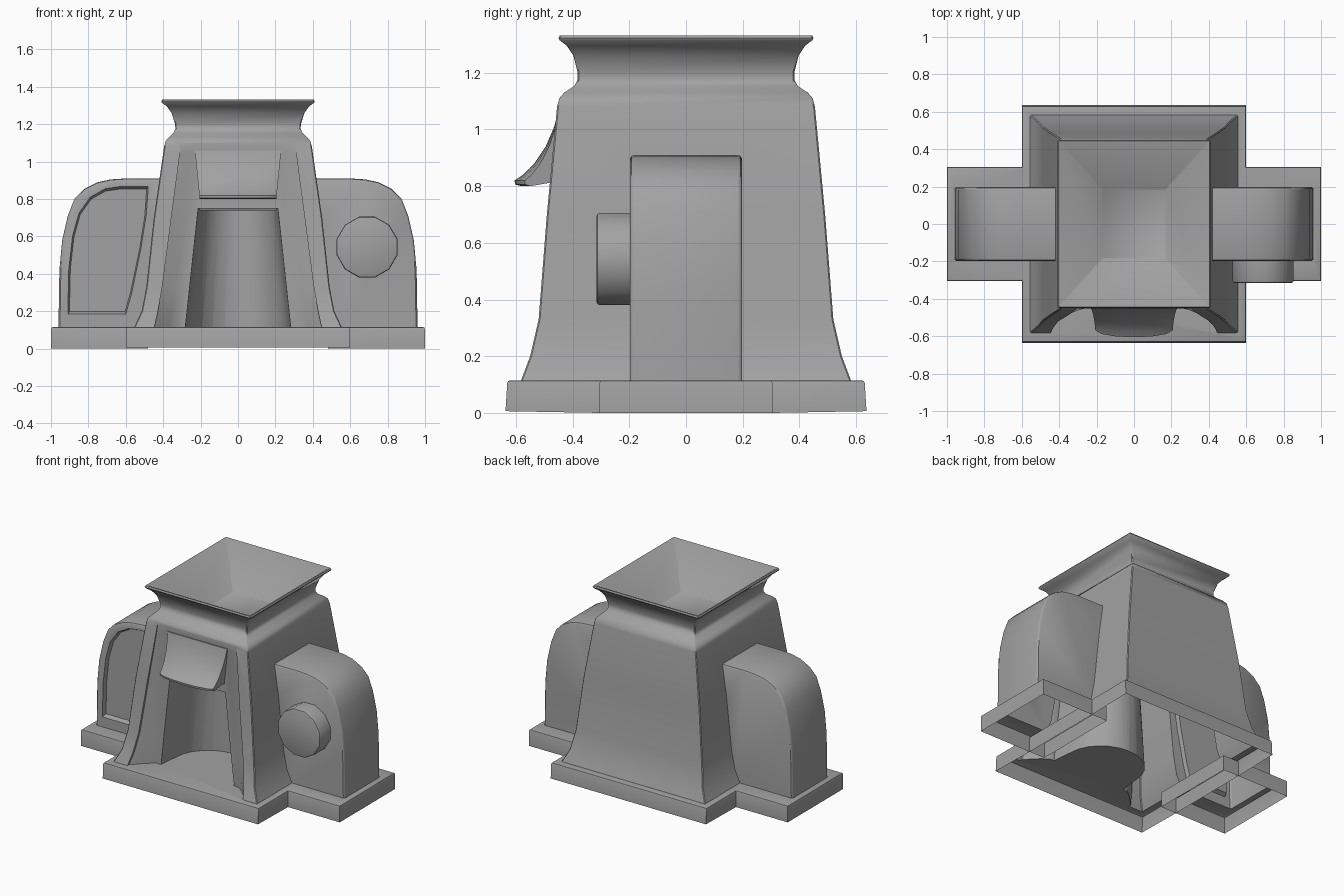
import bpy, bmesh
from math import sin, cos, pi, radians

if "Cube" in bpy.data.objects:
    bpy.data.objects.remove(bpy.data.objects["Cube"])

grey = bpy.data.materials.new("dark_grey")
grey.diffuse_color = (0.36, 0.36, 0.36, 1)
grey.use_nodes = True
grey.node_tree.nodes["Principled BSDF"].inputs["Base Color"].default_value = grey.diffuse_color


def make_object(name, bm):
    me = bpy.data.meshes.new(name)
    bm.to_mesh(me)
    bm.free()
    me.materials.append(grey)
    ob = bpy.data.objects.new(name, me)
    bpy.context.collection.objects.link(ob)
    return ob


def loft(name, rings):
    """Closed solid skinned through rings of equal point count."""
    bm = bmesh.new()
    vs = [[bm.verts.new(p) for p in r] for r in rings]
    n = len(rings[0])
    for a, b in zip(vs, vs[1:]):
        for i in range(n):
            j = (i + 1) % n
            bm.faces.new((a[i], a[j], b[j], b[i]))
    bm.faces.new(vs[0])
    bm.faces.new(vs[-1])
    bmesh.ops.recalc_face_normals(bm, faces=bm.faces)
    return make_object(name, bm)


def activate(ob):
    bpy.ops.object.select_all(action='DESELECT')
    ob.select_set(True)
    bpy.context.view_layer.objects.active = ob


def combine(ob, other, op):
    activate(ob)
    m = ob.modifiers.new(op, 'BOOLEAN')
    m.operation, m.object, m.solver = op, other, 'EXACT'
    bpy.ops.object.modifier_apply(modifier=m.name)
    bpy.data.objects.remove(other, do_unlink=True)


def smooth(ob, angle=30):
    activate(ob)
    bpy.ops.object.shade_smooth_by_angle(angle=radians(angle))


def rect(hx, hy, z, c=0.005):
    """Rectangle ring with small chamfered corners."""
    return [(hx - c, -hy, z), (hx, -hy + c, z), (hx, hy - c, z), (hx - c, hy, z),
            (-hx + c, hy, z), (-hx, hy - c, z), (-hx, -hy + c, z), (-hx + c, -hy, z)]


# tapered housing with flared neck and funnel cavity: half width, half depth, height
housing = loft("housing", [rect(*p) for p in [
    (0.575, 0.60, 0.06), (0.555, 0.582, 0.115), (0.515, 0.55, 0.20), (0.49, 0.52, 0.33),
    (0.45, 0.491, 0.70), (0.395, 0.455, 1.08), (0.387, 0.447, 1.11), (0.37, 0.43, 1.13),
    (0.345, 0.395, 1.153), (0.335, 0.382, 1.175), (0.336, 0.382, 1.20), (0.355, 0.397, 1.26),
    (0.38, 0.42, 1.295), (0.407, 0.446, 1.315), (0.41, 0.45, 1.323), (0.405, 0.445, 1.332),
    (0.395, 0.435, 1.332), (0.17, 0.185, 1.11)]])


# recessed front between the corner legs
def recess_ring(z, a, b, yf, yb):
    m, ym = b + (a - b) * 0.4, yb + (yf - yb) * 0.35
    half = [(a, -0.9), (a, yf), (m, ym), (b, yb)]
    return [(x, y, z) for x, y in half] + [(-x, y, z) for x, y in reversed(half)]


combine(housing, loft("recess_cutter", [
    recess_ring(0.0, 0.47, 0.335, -0.60, -0.445),
    recess_ring(0.115, 0.447, 0.32, -0.565, -0.445),
    recess_ring(0.20, 0.428, 0.305, -0.53, -0.447),
    recess_ring(0.33, 0.405, 0.29, -0.503, -0.448),
    recess_ring(1.05, 0.31, 0.22, -0.45, -0.443),
    recess_ring(1.10, 0.305, 0.215, -0.452, -0.451)]), 'DIFFERENCE')


# rounded alcove under the spout
def alcove_ring(z, h, n=12):
    arc = [(h * cos(pi * i / n), -0.30 + 0.25 * sin(pi * i / n), z) for i in range(n + 1)]
    return [(h * 1.06, -0.9, z), (h * 1.05, -0.43, z)] + arc + \
           [(-h * 1.05, -0.43, z), (-h * 1.06, -0.9, z)]


combine(housing, loft("alcove_cutter", [
    alcove_ring(0.0, 0.28), alcove_ring(0.75, 0.203)]), 'DIFFERENCE')

# side pods
pod = [(0.33, 0.04), (0.33, 0.91), (0.60, 0.91), (0.68, 0.905), (0.75, 0.89), (0.82, 0.855),
       (0.875, 0.80), (0.91, 0.71), (0.94, 0.58), (0.955, 0.42), (0.96, 0.115), (0.96, 0.04)]


def pod_ring(s, y, k):
    return [(s * (0.33 + (x - 0.33) * k), y, 0.04 + (z - 0.04) * k) for x, z in pod]


pods = {s: loft("pod", [pod_ring(s, y, k) for y, k in
        [(-0.197, 0.987), (-0.192, 0.996), (-0.182, 1), (0.182, 1), (0.192, 0.996), (0.197, 0.987)]])
        for s in (-1, 1)}

# sunken panel in the left pod, with a sloped rim
panel = [(-0.91, 0.185), (-0.60, 0.185), (-0.57, 0.29), (-0.52, 0.53), (-0.49, 0.72),
         (-0.48, 0.867), (-0.63, 0.867), (-0.71, 0.855), (-0.79, 0.81), (-0.85, 0.725),
         (-0.885, 0.60), (-0.905, 0.42)]
combine(pods[-1], loft("panel_cutter", [
    [(-0.69 + (x + 0.69) * k, y, 0.53 + (z - 0.53) * k) for x, z in panel]
    for y, k in ((-0.3, 1), (-0.197, 1), (-0.17, 0.96))]), 'DIFFERENCE')

# cross-shaped plinth, its middle box slightly flared
quarter = [(1.0, 0.305), (0.6, 0.305), (0.6, 0.637)]
cross = quarter + [(-x, y) for x, y in quarter[::-1]]
cross += [(-x, -y) for x, y in cross]


def plinth_ring(d, z):
    ring = []
    for x, y in cross:
        sx, sy = (1 if x > 0 else -1), (1 if y > 0 else -1)
        middle = abs(y) > 0.5
        taper = 0.06 * z if middle else 0
        ring.append((x - sx * d, y - sy * (d + taper), max(z, 0.006) if middle else z))
    return ring


plinth = loft("base_and_housing", [plinth_ring(*p) for p in
                                   ((0, 0), (0, 0.105), (0.003, 0.112), (0.01, 0.115))])

# join into one shell, open underneath
for part in (housing, pods[-1], pods[1]):
    combine(plinth, part, 'UNION')
bm = bmesh.new()
bm.from_mesh(plinth.data)
under = [f for f in bm.faces if f.normal.z < -0.9 and f.calc_center_median().z < 0.02]
bmesh.ops.delete(bm, geom=under, context='FACES')
bm.to_mesh(plinth.data)
bm.free()
smooth(plinth, 38)

# walls where the plinth boxes overlap underneath
bm = bmesh.new()
for s in (-1, 1):
    for (x0, y0), (x1, y1) in [((0.6, -0.305), (0.6, 0.305)), ((0.48, 0.305), (0.6, 0.305)),
                               ((0.48, -0.305), (0.6, -0.305)), ((0.48, -0.305), (0.48, 0.305))]:
        bm.faces.new([bm.verts.new(p) for p in [
            (s * x0, y0, 0), (s * x1, y1, 0), (s * x1, y1, 0.105), (s * x0, y0, 0.105)]])
make_object("plinth_inner_walls", bm)

# spout hood over the alcove
spout = [(-0.43, 1.06), (-0.452, 1.06), (-0.465, 1.01), (-0.495, 0.94), (-0.535, 0.88),
         (-0.575, 0.84), (-0.605, 0.82), (-0.603, 0.806), (-0.58, 0.80), (-0.47, 0.815),
         (-0.43, 0.80), (-0.40, 0.74), (-0.40, 0.90)]
hood = loft("spout_hood", [
    [(x * (1 + 0.12 * max(0, z - 0.8) / 0.25), -0.44 + (y + 0.44) * k, z) for y, z in spout]
    for x, k in [(-0.205, 0.78), (-0.17, 0.9), (-0.09, 0.98), (0, 1),
                 (0.09, 0.98), (0.17, 0.9), (0.205, 0.78)]])
smooth(hood)

# twelve-sided knob on the right pod
knob = loft("knob", [
    [(0.69 + r * cos(pi * (i + 0.5) / 6), y, 0.543 + r * sin(pi * (i + 0.5) / 6)) for i in range(12)]
    for r, y in [(0.168, -0.17), (0.168, -0.305), (0.165, -0.312), (0.158, -0.315)]])
smooth(knob, 35)
